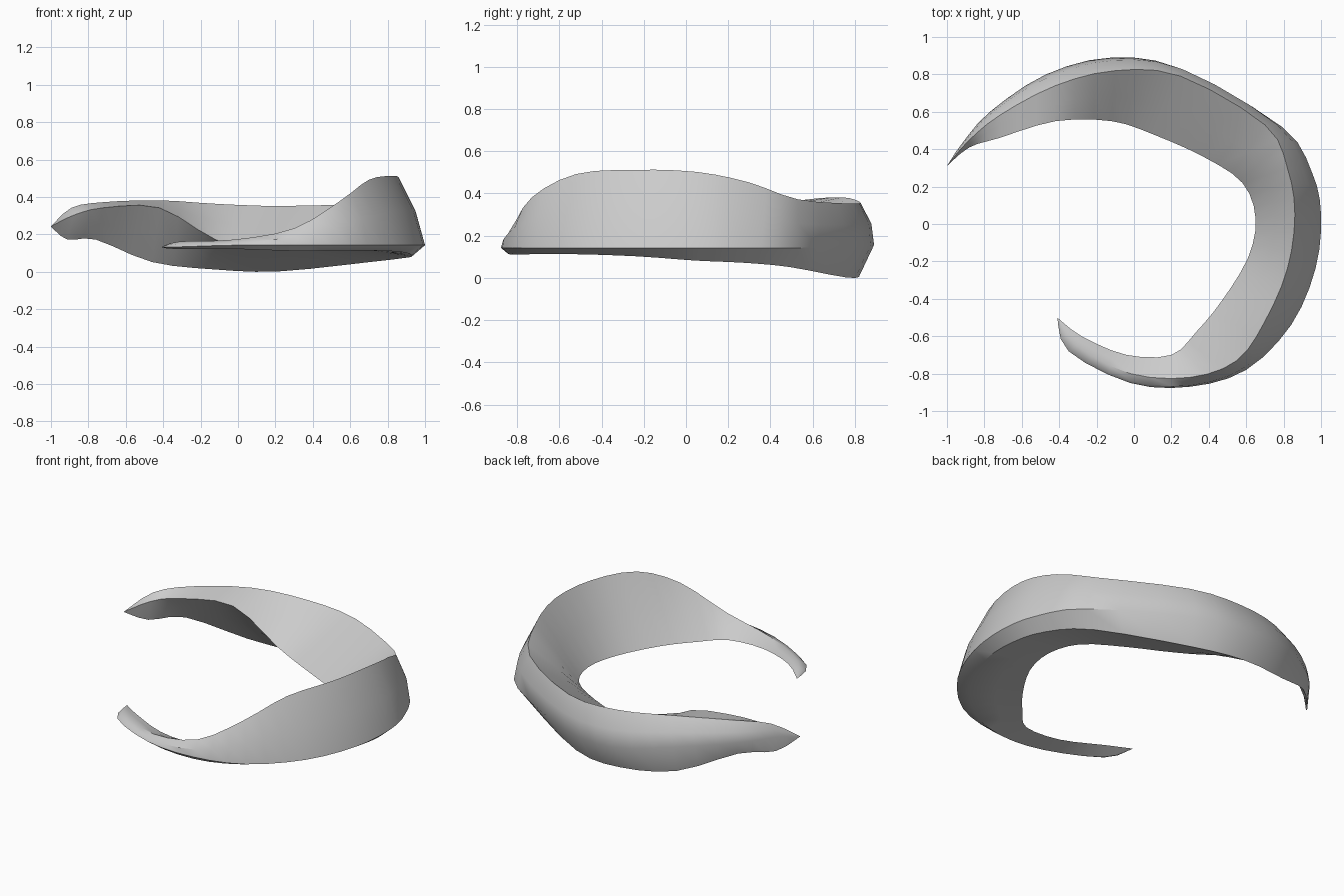
import bpy
import bmesh
import math
from mathutils import Vector

STEPS = 3          # smooth subdivisions between neighbouring stations
BULGE = 0.02       # outward swelling of the outer wall

cube = bpy.data.objects.get("Cube")
if cube:
    bpy.data.objects.remove(cube, do_unlink=True)

# Rails of the crescent, all running from the front tip round to the back tip
inner_rail = [
    (-.41, -.5, .13), (-.28, -.6, .15), (-.04, -.7, .14), (.2, -.7, .13),
    (.33, -.58, .13), (.47, -.41, .13), (.61, -.18, .12), (.65, .03, .12),
    (.58, .22, .12), (.37, .36, .12), (.1, .48, .13), (-.12, .55, .17),
    (-.42, .55, .34), (-.72, .46, .34), (-.88, .41, .3), (-1, .31, .24)]
ridge_rail = [
    (-.41, -.5, .13), (-.31, -.65, .16), (-.02, -.8, .17), (.3, -.82, .23),
    (.55, -.73, .38), (.7, -.52, .49), (.82, -.24, .51), (.86, .05, .5),
    (.82, .3, .45), (.7, .53, .37), (.25, .79, .35), (-.1, .82, .36),
    (-.42, .74, .38), (-.72, .58, .37), (-.89, .44, .34), (-1, .31, .24)]
outer_rail = [
    (-.41, -.5, .13), (-.35, -.68, .13), (-.02, -.85, .14), (.3, -.87, .14),
    (.6, -.78, .14), (.84, -.54, .14), (.97, -.24, .14), (1, .05, .14),
    (.95, .28, .14), (.79, .52, .14), (.25, .83, .15), (-.12, .89, .16),
    (-.47, .8, .22), (-.77, .6, .25), (-.92, .43, .26), (-1, .31, .24)]
base_heights = [.13, .12, .12, .11, .11, .11, .1, .08,
                .07, .05, 0, .01, .05, .17, .17, .24]


def resample(rail):
    """Catmull-Rom curve through the stations of one rail."""
    pts = [Vector(p) for p in rail]
    last = len(pts) - 1
    out = []
    for i in range(last):
        a, b = pts[max(i - 1, 0)], pts[i]
        c, d = pts[i + 1], pts[min(i + 2, last)]
        for s in range(STEPS):
            t = s / STEPS
            out.append(b + ((c - a) * t
                            + (a * 2 - b * 5 + c * 4 - d) * t ** 2
                            + (b * 3 - a - c * 3 + d) * t ** 3) / 2)
    out.append(pts[last])
    return out


def base_point(i, o, height):
    """Lowest edge, tucked in slightly from the outer rail."""
    p = Vector(o).lerp(Vector(i), .2)
    p.z = height
    return p


base_rail = [base_point(i, o, h)
             for i, o, h in zip(inner_rail, outer_rail, base_heights)]


def section(inner, ridge, outer, base):
    """Closed wedge section: inner slope, swollen outer wall, underside."""
    across = outer - inner
    across.z = 0
    swell = across.normalized() * min(BULGE, across.length * .1)
    wall = ridge.lerp(outer, .5) + swell
    slope = inner.lerp(ridge, .5)
    under = inner.lerp(base, .5)
    return [inner, slope, ridge, wall, outer, base, under]


def grey_material():
    mat = bpy.data.materials.new("plain_grey")
    mat.use_nodes = True
    colour = (.6, .6, .6, 1)
    mat.diffuse_color = colour
    for node in mat.node_tree.nodes:
        if node.type == "BSDF_PRINCIPLED":
            node.inputs["Base Color"].default_value = colour
            node.inputs["Roughness"].default_value = .8
    return mat


# Loft the wedge sections into one closed crescent
rails = [resample(r) for r in (inner_rail, ridge_rail, outer_rail, base_rail)]
bm = bmesh.new()
rings = [[bm.verts.new(p) for p in section(*points)] for points in zip(*rails)]
for ring, after in zip(rings, rings[1:]):
    for k in range(len(ring)):
        n = (k + 1) % len(ring)
        bm.faces.new((ring[k], ring[n], after[n], after[k]))

# Close the pointed tips and stand the piece on the ground
bmesh.ops.remove_doubles(bm, verts=bm.verts, dist=.001)
bmesh.ops.recalc_face_normals(bm, faces=bm.faces)
lowest = min(v.co.z for v in bm.verts)
bmesh.ops.translate(bm, verts=bm.verts, vec=(0, 0, -lowest))

mesh = bpy.data.meshes.new("crescent_shell")
bm.to_mesh(mesh)
bm.free()
mesh.materials.append(grey_material())
shell = bpy.data.objects.new("crescent_shell", mesh)
bpy.context.collection.objects.link(shell)

# Smooth walls with crisp rims
bpy.ops.object.select_all(action="DESELECT")
shell.select_set(True)
bpy.context.view_layer.objects.active = shell
bpy.ops.object.shade_smooth_by_angle(angle=math.radians(35))
